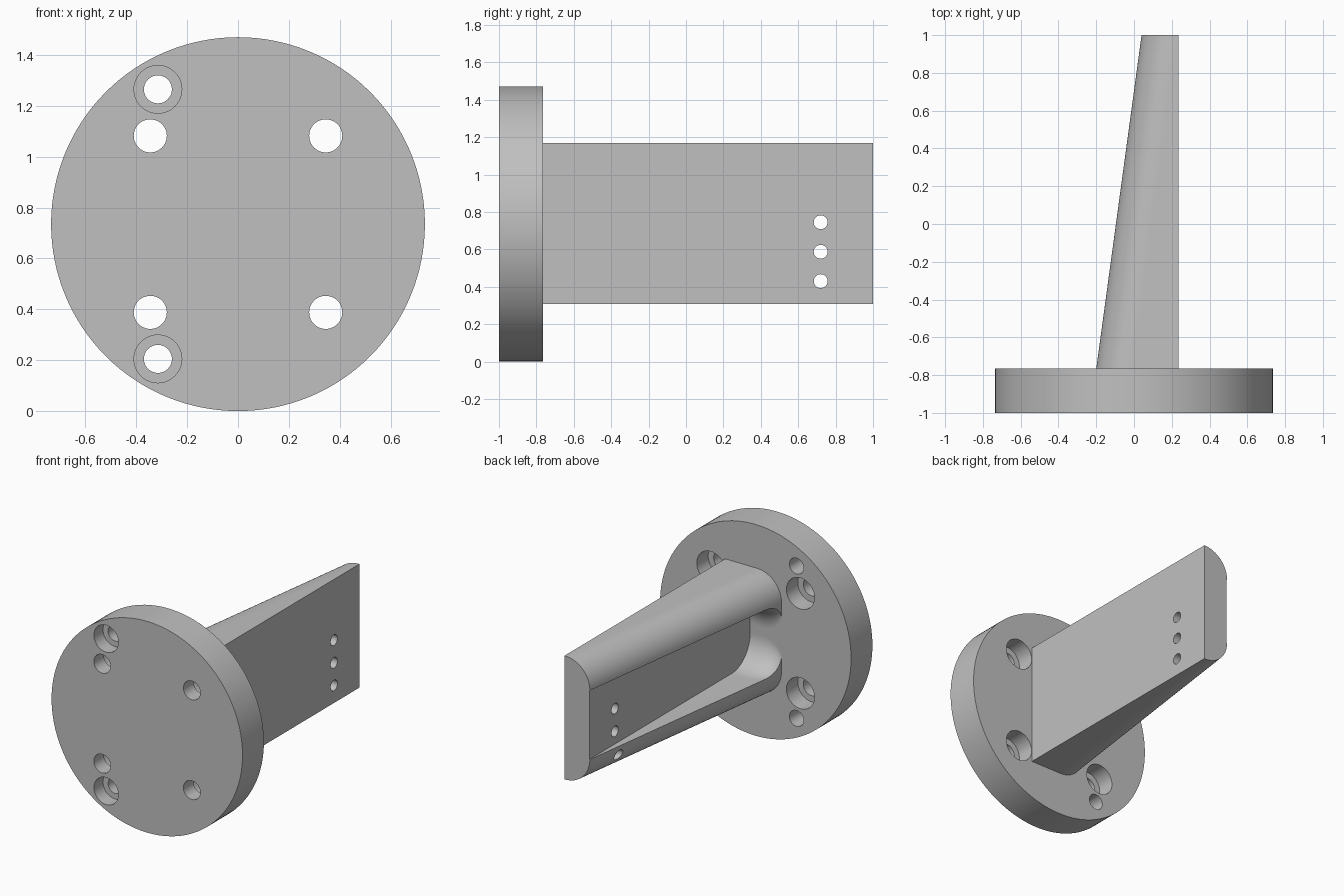
import bpy, bmesh, math
from mathutils import Matrix, Vector

cube = bpy.data.objects.get("Cube")
if cube:
    bpy.data.objects.remove(cube, do_unlink=True)

grey = bpy.data.materials.new("plain_grey")
grey.use_nodes = True
grey.diffuse_color = (0.53, 0.53, 0.53, 1)
grey.node_tree.nodes["Principled BSDF"].inputs["Base Color"].default_value = (0.53, 0.53, 0.53, 1)

MID = 0.735            # height of the flange axis
FACE = -0.765          # back face of the flange


def finish(bm, name):
    bmesh.ops.recalc_face_normals(bm, faces=bm.faces)
    mesh = bpy.data.meshes.new(name)
    bm.to_mesh(mesh)
    bm.free()
    mesh.materials.append(grey)
    obj = bpy.data.objects.new(name, mesh)
    bpy.context.collection.objects.link(obj)
    return obj


def cylinder(name, start, end, radius, sides=48):
    a, b = Vector(start), Vector(end)
    bm = bmesh.new()
    turn = (b - a).to_track_quat('Z', 'Y').to_matrix().to_4x4()
    bmesh.ops.create_cone(bm, cap_ends=True, segments=sides, radius1=radius, radius2=radius,
                          depth=(b - a).length, matrix=Matrix.Translation((a + b) / 2) @ turn)
    return finish(bm, name)


def loft(name, sections):
    bm = bmesh.new()
    rings = [[bm.verts.new(p) for p in s] for s in sections]
    n = len(rings[0])
    for r, s in zip(rings, rings[1:]):
        for i in range(n):
            bm.faces.new((r[i], r[(i + 1) % n], s[(i + 1) % n], s[i]))
    bm.faces.new(rings[0])
    bm.faces.new(rings[-1])
    return finish(bm, name)


def cut(target, cutters):
    for c in cutters:
        mod = target.modifiers.new("cut", 'BOOLEAN')
        mod.operation = 'DIFFERENCE'
        mod.solver = 'EXACT'
        mod.object = c
    # bake the cuts, then drop the cutters
    dg = bpy.context.evaluated_depsgraph_get()
    mesh = bpy.data.meshes.new_from_object(target.evaluated_get(dg))
    target.modifiers.clear()
    target.data = mesh
    for c in cutters:
        bpy.data.objects.remove(c, do_unlink=True)


def quarter(cu, cv, r, start, steps=16):
    angles = [start + math.pi / 2 * i / steps for i in range(steps + 1)]
    return [(cu + r * math.cos(a), cv + r * math.sin(a)) for a in angles]


# Round flange with four bolt holes bored from behind and two from the front
flange = cylinder("flange", (0, -1, MID), (0, FACE, MID), 0.735, 128)
holes = []


def bored_hole(x, z, r, bore, y0, y1):
    holes.append(cylinder("hole_cutter", (x, -1.1, z), (x, -0.6, z), r))
    holes.append(cylinder("bore_cutter", (x, y0, z), (x, y1, z), bore))


for side in (1, -1):
    for x in (-0.345, 0.345):
        bored_hole(x, MID + side * 0.347, 0.065, 0.108, -0.89, -0.6)
    bored_hole(-0.315, MID + side * 0.53, 0.055, 0.094, -1.1, -0.9)
cut(flange, holes)

# Tapered arm, flat on the left and rounded along both right edges
LOW, HIGH, FLAT, R = 0.308, 1.168, 0.235, 0.19


def arm_section(y, x):
    pts = [(FLAT, LOW), (FLAT, HIGH)]
    pts += quarter(x + R, HIGH - R, R, math.pi / 2)
    pts += quarter(x + R, LOW + R, R, math.pi)
    return [(u, y, v) for u, v in pts]


arm = loft("arm", [arm_section(-0.775, -0.201), arm_section(1, 0.04)])


# Pocket between the two ribs, its corners flaring out at the flange
def pocket_section(x, r):
    low, high = LOW + R, HIGH - R
    pts = [(1.2, low), (1.2, high)]
    pts += quarter(FACE + r, high - r, r, math.pi / 2)
    pts += quarter(FACE + r, low + r, r, math.pi)
    return [(x, u, v) for u, v in pts]


sections = [pocket_section(0.043, 0.2), pocket_section(-0.06, 0.21)]
for i in range(1, 9):
    a = math.pi / 2 * i / 8
    sections.append(pocket_section(-0.06 - 0.15 * math.sin(a), 0.06 + 0.15 * math.cos(a)))
sections.append(pocket_section(-0.4, 0.06))
pocket = loft("pocket_cutter", sections)

# Row of three pin holes near the free end
pins = [cylinder("pin_cutter", (-0.5, 0.72, z), (0.5, 0.72, z), 0.037, 32)
        for z in (0.43, 0.587, 0.745)]
cut(arm, [pocket] + pins)

for obj in (flange, arm):
    bpy.ops.object.select_all(action='DESELECT')
    obj.select_set(True)
    bpy.context.view_layer.objects.active = obj
    bpy.ops.object.shade_smooth_by_angle(angle=math.radians(30))
